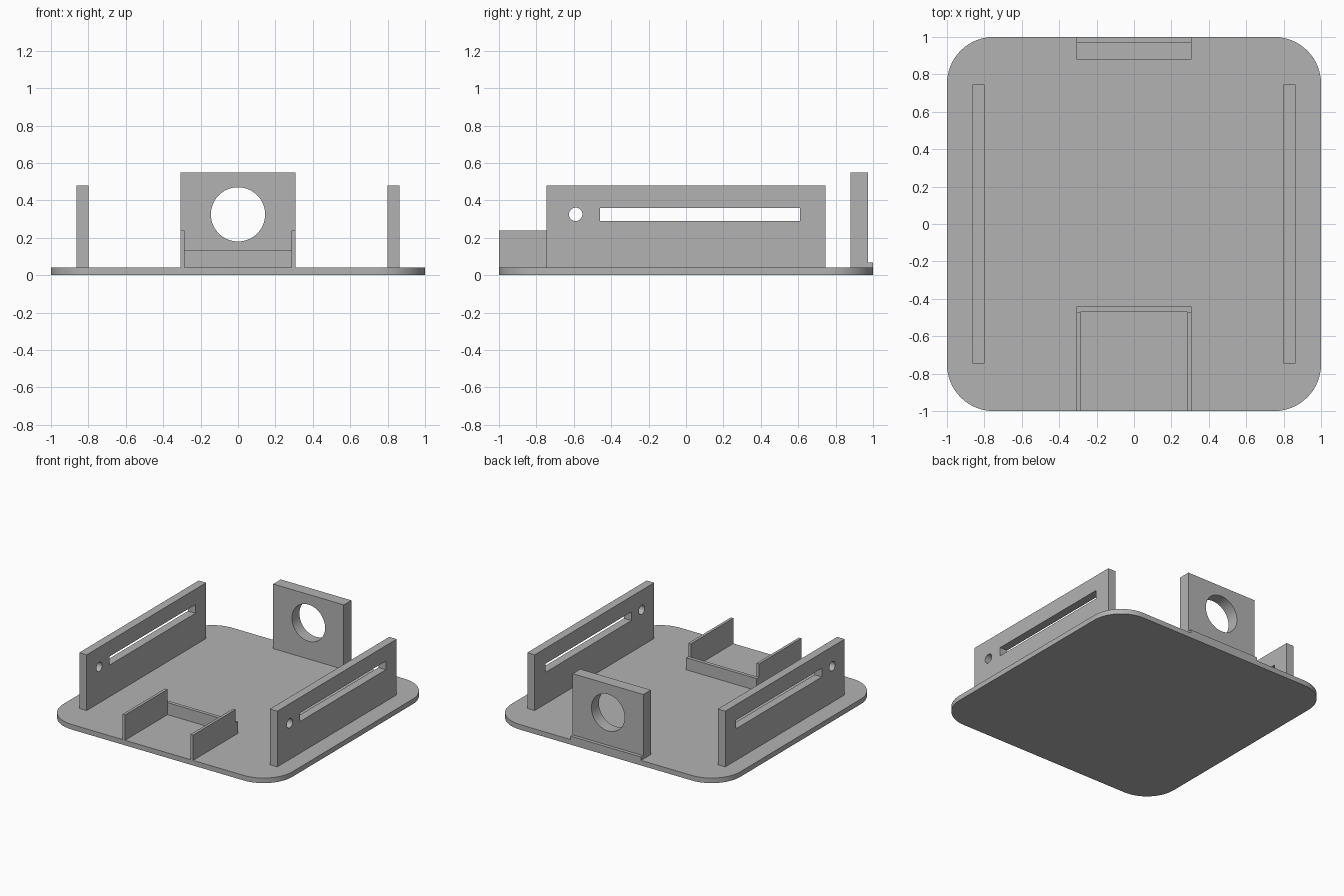
import bpy
import bmesh
from math import cos, sin, pi, radians
from mathutils import Matrix

cube = bpy.data.objects.get("Cube")
if cube:
    bpy.data.objects.remove(cube, do_unlink=True)

grey = bpy.data.materials.new("grey_plastic")
grey.use_nodes = True
COLOR = (0.45, 0.45, 0.45, 1)
grey.diffuse_color = COLOR
grey.node_tree.nodes["Principled BSDF"].inputs["Base Color"].default_value = COLOR


def rect(u0, u1, v0, v1):
    return [(u0, v0), (u1, v0), (u1, v1), (u0, v1)]


def arc(u, v, r, start, end, n):
    angles = [radians(start + (end - start) * i / n) for i in range(n + 1)]
    return [(u + r * cos(a), v + r * sin(a)) for a in angles]


def circle(u, v, r, n=48):
    return arc(u, v, r, 0, 360, n)[:-1]


def panel(name, outlines, thickness, matrix):
    """Extrude an outline with holes, centred on its own plane."""
    curve = bpy.data.curves.new(name, 'CURVE')
    curve.dimensions = '2D'
    curve.fill_mode = 'BOTH'
    curve.extrude = thickness / 2
    for points in outlines:
        spline = curve.splines.new('POLY')
        spline.points.add(len(points) - 1)
        for p, (u, v) in zip(spline.points, points):
            p.co = (u, v, 0, 1)
        spline.use_cyclic_u = True
    temp = bpy.data.objects.new(name + "_outline", curve)
    bpy.context.collection.objects.link(temp)
    bpy.context.view_layer.update()
    mesh = bpy.data.meshes.new_from_object(
        temp.evaluated_get(bpy.context.evaluated_depsgraph_get()))
    bpy.data.objects.remove(temp, do_unlink=True)

    bm = bmesh.new()
    bm.from_mesh(mesh)
    bmesh.ops.remove_doubles(bm, verts=bm.verts, dist=1e-5)
    bmesh.ops.transform(bm, matrix=matrix, verts=bm.verts)
    bmesh.ops.recalc_face_normals(bm, faces=bm.faces)
    bm.to_mesh(mesh)
    bm.free()
    mesh.name = name
    mesh.materials.clear()
    mesh.materials.append(grey)
    obj = bpy.data.objects.new(name, mesh)
    bpy.context.collection.objects.link(obj)
    bpy.ops.object.select_all(action='DESELECT')
    obj.select_set(True)
    bpy.context.view_layer.objects.active = obj
    bpy.ops.object.shade_smooth_by_angle(angle=radians(30))
    return obj


def box(name, x0, x1, y0, y1, z0, z1):
    flat = Matrix.Translation((0, 0, (z0 + z1) / 2))
    return panel(name, [rect(x0, x1, y0, y1)], z1 - z0, flat)


TOP = 0.04      # upper surface of the base
FOOT = 0.035    # wall feet sink slightly into the base

# Base plate with rounded corners
R = 0.25
outline = []
for i, (sx, sy) in enumerate([(1, 1), (-1, 1), (-1, -1), (1, -1)]):
    outline += arc(sx * (1 - R), sy * (1 - R), R, 90 * i, 90 * i + 90, 16)
panel("base_plate", [outline], TOP, Matrix.Translation((0, 0, TOP / 2)))

# Slotted side walls and the front tray's low side walls
facing_side = Matrix(((0, 0, 1, 0), (1, 0, 0, 0), (0, 1, 0, 0), (0, 0, 0, 1)))
wall = [rect(-0.745, 0.745, FOOT, 0.48),
        rect(-0.46, 0.61, 0.29, 0.358),
        circle(-0.59, 0.325, 0.036, 32)]
for side, s in (("left", 1), ("right", -1)):
    place = Matrix.Translation((s * 0.832, 0, 0)) @ facing_side
    panel(side + "_slotted_wall", wall, 0.065, place)
    x0, x1 = sorted((s * 0.286, s * 0.308))
    box(side + "_tray_wall", x0, x1, -1, -0.47, FOOT, 0.24)

# Tray end stop
box("tray_end_stop", -0.308, 0.308, -0.47, -0.442, FOOT, 0.135)

# Rear bracket with a round opening, and the ledge behind it
facing_front = Matrix.Translation((0, 0.926, 0)) @ Matrix.Rotation(pi / 2, 4, 'X')
panel("rear_bracket",
      [rect(-0.308, 0.308, FOOT, 0.55), circle(0, 0.325, 0.145, 64)],
      0.094, facing_front)
box("rear_ledge", -0.308, 0.308, 0.973, 1, FOOT, 0.067)
